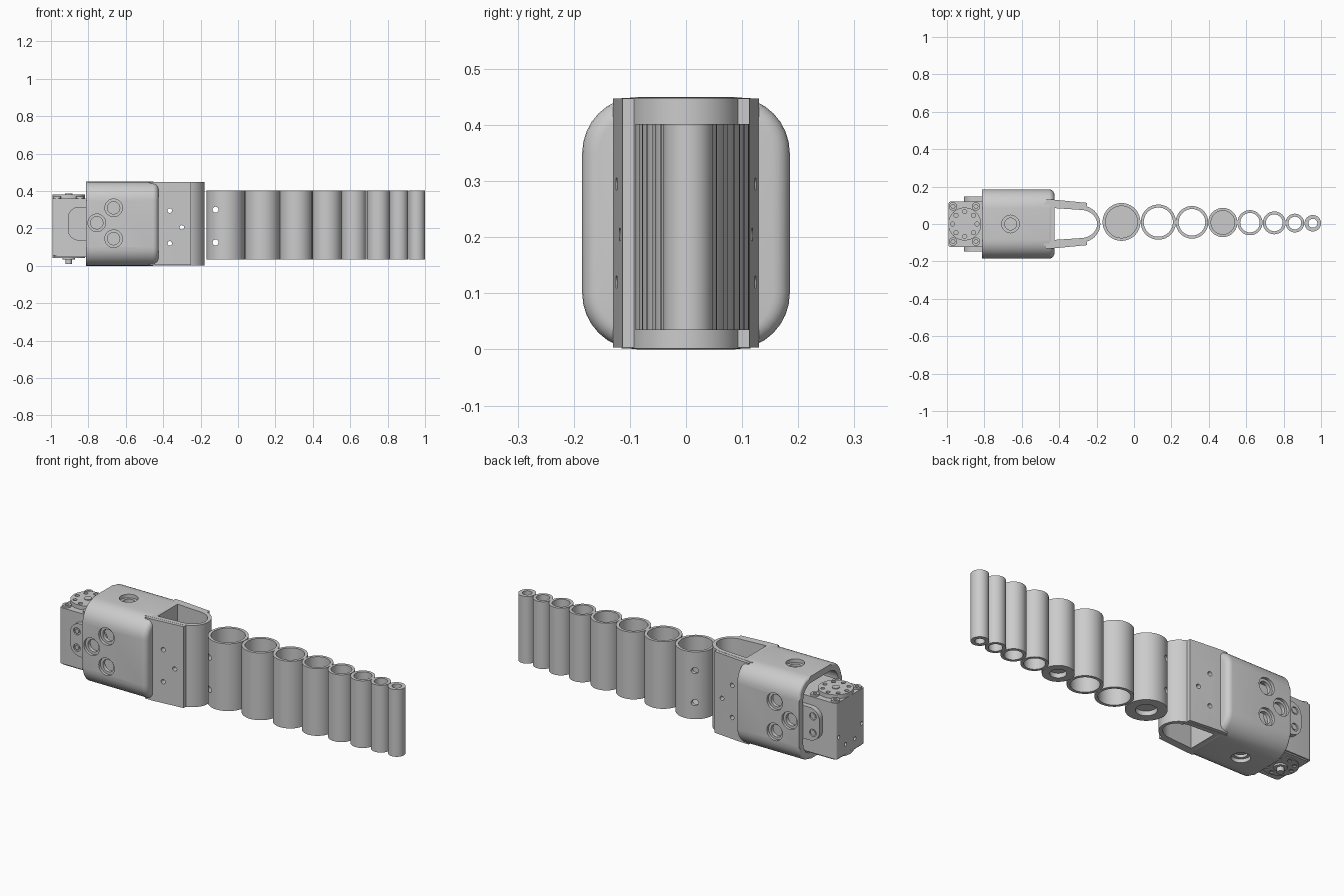
import bpy, bmesh, math
from mathutils import Vector, Matrix

if "Cube" in bpy.data.objects:
    bpy.data.objects.remove(bpy.data.objects["Cube"], do_unlink=True)

grey = bpy.data.materials.new("plain_grey")
grey.use_nodes = True
GREY = (0.6, 0.6, 0.6, 1)
grey.diffuse_color = GREY
grey.node_tree.nodes["Principled BSDF"].inputs["Base Color"].default_value = GREY


def add(name, bm):
    bmesh.ops.recalc_face_normals(bm, faces=bm.faces)
    me = bpy.data.meshes.new(name)
    bm.to_mesh(me)
    bm.free()
    me.materials.append(grey)
    ob = bpy.data.objects.new(name, me)
    bpy.context.collection.objects.link(ob)
    return ob


def prism(name, pts, axis, lo, hi, bevel_lo=0, bevel_hi=0):
    """Extrude a 2D outline along x (outline y,z), y (x,z) or z (x,y)."""
    place = {"x": lambda a, b, h: (h, a, b), "y": lambda a, b, h: (a, h, b),
             "z": lambda a, b, h: (a, b, h)}[axis]
    bm = bmesh.new()
    low = [bm.verts.new(place(a, b, lo)) for a, b in pts]
    top = [bm.verts.new(place(a, b, hi)) for a, b in pts]
    n = len(pts)
    caps = [bm.faces.new(low), bm.faces.new(top)]
    for i in range(n):
        j = (i + 1) % n
        bm.faces.new((low[i], low[j], top[j], top[i]))
    for cap, width in zip(caps, (bevel_lo, bevel_hi)):
        if width:
            bmesh.ops.bevel(bm, geom=list(cap.edges), offset=width, segments=5,
                            profile=0.5, affect="EDGES")
    return add(name, bm)


def circle(a, b, r, n=32):
    return [(a + r * math.cos(2 * math.pi * i / n), b + r * math.sin(2 * math.pi * i / n))
            for i in range(n)]


def rounded_rect(a0, a1, b0, b1, r, n=8):
    pts = []
    corners = ((a1 - r, b1 - r), (a0 + r, b1 - r), (a0 + r, b0 + r), (a1 - r, b0 + r))
    for k, (a, b) in enumerate(corners):
        for i in range(n + 1):
            t = math.pi / 2 * (k + i / n)
            pts.append((a + r * math.cos(t), b + r * math.sin(t)))
    return pts


def rod(axis, a, b, r, lo, hi, name="cutter", n=32):
    return prism(name, circle(a, b, r, n), axis, lo, hi)


def cut(ob, cutters):
    for c in cutters:
        mod = ob.modifiers.new("cut", "BOOLEAN")
        mod.operation, mod.solver, mod.object = "DIFFERENCE", "EXACT", c
    bpy.context.view_layer.update()
    deps = bpy.context.evaluated_depsgraph_get()
    me = bpy.data.meshes.new_from_object(ob.evaluated_get(deps))
    ob.modifiers.clear()
    ob.data = me
    for c in cutters:
        bpy.data.objects.remove(c, do_unlink=True)
    return ob


# Hollow housing, open at the drive end, with counterbored mounting holes
housing = prism("housing", rounded_rect(-0.185, 0.185, 0, 0.45, 0.1), "x",
                -0.813, -0.425, 0.012, 0.03)
cutters = [prism("cutter", rounded_rect(-0.15, 0.15, 0.035, 0.415, 0.07), "x", -0.9, -0.49)]
mounts = [(-0.665, 0.31), (-0.755, 0.23), (-0.665, 0.145)]
for x, z in mounts:
    cutters.append(rod("y", x, z, 0.033, -0.3, 0.3))
    for s in (-1, 1):
        cutters.append(rod("y", x, z, 0.047, s * 0.17, s * 0.3))
cutters.append(rod("z", -0.66, 0, 0.032, -0.1, 0.6))
cutters.append(rod("z", -0.66, 0, 0.047, 0.43, 0.6))
cutters.append(rod("z", -0.66, 0, 0.047, -0.1, 0.02))
cut(housing, cutters)


# U-shaped adapter: two side plates and a thin curved nose
def u_outline(start, half, a, b, n=20):
    arc = [(-0.29 + a * math.cos(t), b * math.sin(t))
           for t in (math.pi * (i / n - 0.5) for i in range(n + 1))]
    return [(start, -half)] + arc + [(start, half)]


adapter = prism("adapter_nose", u_outline(-0.48, 0.115, 0.11, 0.1), "z", 0.002, 0.448)
plates = [prism("side_plate", [(-0.47, s * 0.09), (-0.25, s * 0.08), (-0.25, s * 0.113),
                               (-0.43, s * 0.13), (-0.47, s * 0.13)], "z", 0.003, 0.447)
          for s in (-1, 1)]
screw_spots = [(-0.365, 0.295), (-0.30, 0.205), (-0.365, 0.12)]


def plate_drills():
    return [rod("y", x, z, 0.012, -0.3, 0.3, n=20) for x, z in screw_spots]


cut(adapter, [prism("cutter", u_outline(-0.425, 0.085, 0.093, 0.076), "z", -0.1, 0.6)]
    + plate_drills())
for p in plates:
    cut(p, plate_drills())

# Row of tubes shrinking towards the tip: x, radius, wall, floor
tubes = [(-0.067, 0.101, 0.016, True), (0.13, 0.094, 0.016, False),
         (0.31, 0.087, 0.016, False), (0.475, 0.078, 0.015, True),
         (0.62, 0.067, 0.015, False), (0.75, 0.061, 0.016, False),
         (0.86, 0.05, 0.016, False), (0.956, 0.044, 0.02, False)]
for k, (x, r, wall, floor) in enumerate(tubes):
    y = 0.011 - 0.001 * k
    tube = rod("z", x, y, r, 0.035, 0.402, "tube_%d" % (k + 1), 64)
    cutters = [rod("z", x, y, r - wall, 0.075 if floor else -0.1, 0.6, n=64)]
    if floor:
        cutters.append(rod("z", x, y, r * 0.52, -0.1, 0.06))
    if k == 0:
        cutters += [rod("y", -0.12, z, 0.016, -0.3, 0.3, n=24) for z in (0.3, 0.125)]
    cut(tube, cutters)

# Drive unit body, partly inside the housing
body = prism("drive_body", rounded_rect(-0.992, -0.52, -0.123, 0.12, 0.012, 4), "z",
             0.055, 0.36)
cut(body, [rod("x", y, z, 0.01, -1.2, -0.97, n=20)
           for y, z in ((-0.04, 0.11), (-0.1, 0.17), (0.04, 0.11), (0.1, 0.17))])
prism("drive_base_lip", rounded_rect(-0.985, -0.6, -0.115, 0.112, 0.015, 4), "z", 0.048, 0.07)

# Output horns on top and bottom with a ring of bolt holes
HX = -0.905
for name, lo, hi in (("top_horn", 0.35, 0.382), ("bottom_horn", 0.043, 0.06)):
    horn = rod("z", HX, 0, 0.088, lo, hi, name, 48)
    ring = [(HX + 0.066 * math.cos(i * math.pi / 4), 0.066 * math.sin(i * math.pi / 4))
            for i in range(8)]
    zr = (0.37, 0.5) if lo > 0.2 else (-0.1, 0.05)
    cut(horn, [rod("z", x, y, 0.011, *zr, n=16) for x, y in ring])
rod("z", HX, 0, 0.02, 0.35, 0.386, "top_centre_bolt")
rod("z", HX, 0, 0.033, 0.034, 0.06, "bottom_collar")
rod("z", HX, 0, 0.018, 0.01, 0.04, "bottom_shaft")
for y in (-0.094, 0.094):
    for x in (-0.968, -0.845):
        boss = rod("z", x, y, 0.022, 0.34, 0.37, "corner_boss")
        cut(boss, [rod("z", x, y, 0.01, 0.36, 0.5, n=16)])

# Side brackets with rounded ends and screws
for s in (-1, 1):
    lo, hi = sorted((s * 0.115, s * 0.148))
    bracket = prism("side_bracket", rounded_rect(-0.91, -0.7, 0.135, 0.315, 0.06), "y", lo, hi)
    cut(bracket, [rod("y", -0.87, z, 0.02, s * 0.14, s * 0.2, n=24) for z in (0.27, 0.18)])
    for z in (0.27, 0.18):
        rod("y", -0.87, z, 0.012, lo, hi - 0.004 if s > 0 else hi, "bracket_screw", 16)

# Smooth shading with sharp edges
for ob in bpy.context.scene.objects:
    if ob.type == "MESH":
        ob.data.shade_smooth()
        ob.data.set_sharp_from_angle(angle=math.radians(30))
